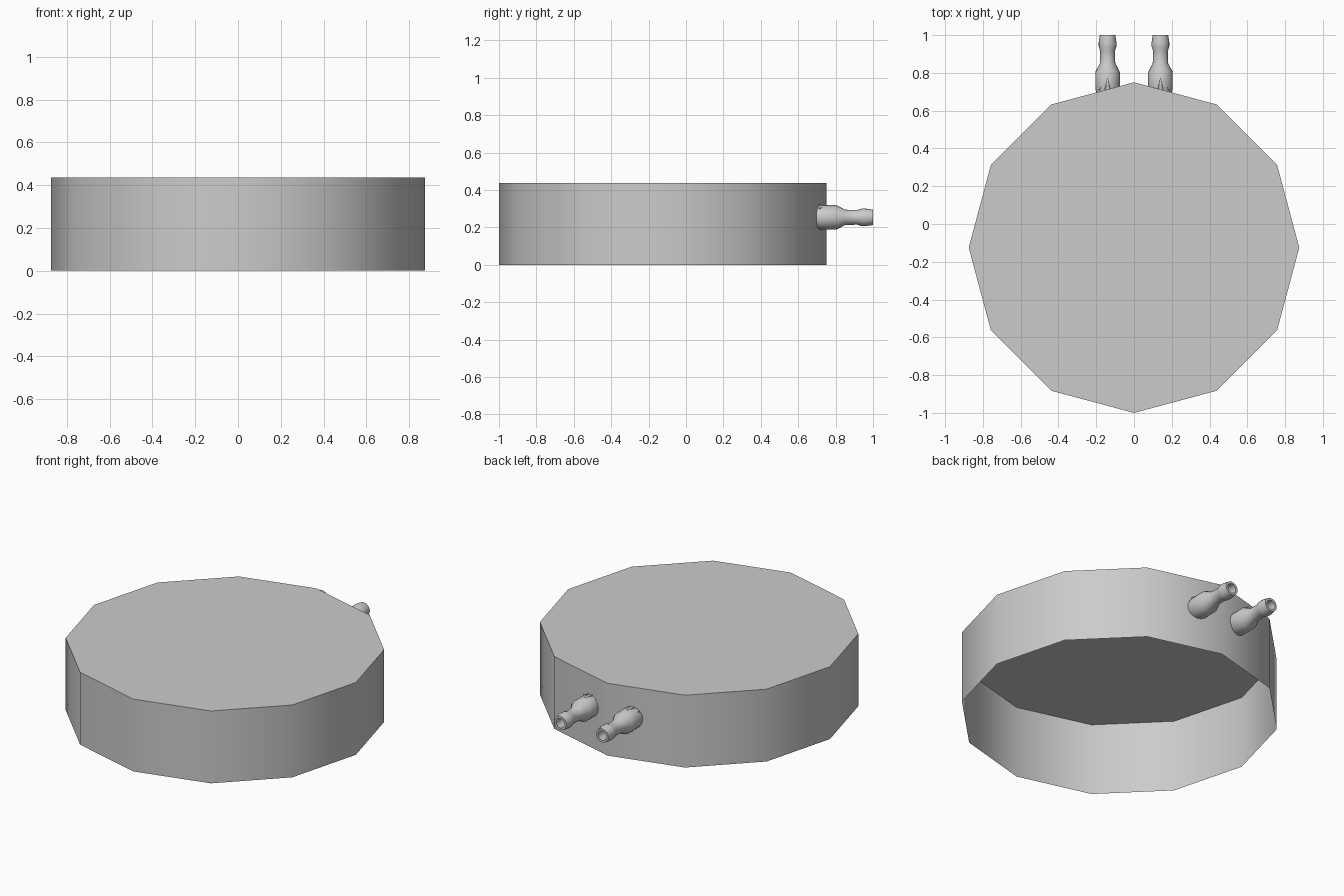
import bpy, bmesh, math
from mathutils import Vector

if "Cube" in bpy.data.objects:
    bpy.data.objects.remove(bpy.data.objects["Cube"])


def finish(bm, name, angle):
    mesh = bpy.data.meshes.new(name)
    bm.to_mesh(mesh)
    bm.free()
    ob = bpy.data.objects.new(name, mesh)
    bpy.context.collection.objects.link(ob)
    bpy.ops.object.select_all(action='DESELECT')
    ob.select_set(True)
    bpy.context.view_layer.objects.active = ob
    bpy.ops.object.shade_smooth_by_angle(angle=math.radians(angle))
    return ob


# Twelve-sided drum: closed lid, open underside
bm = bmesh.new()
rings = [[bm.verts.new((0.875 * math.cos(i * math.pi / 6),
                        -0.125 + 0.875 * math.sin(i * math.pi / 6), z))
          for i in range(12)] for z in (0, 0.437)]
for i in range(12):
    j = (i + 1) % 12
    bm.faces.new((rings[0][i], rings[0][j], rings[1][j], rings[1][i]))
bm.faces.new(rings[1])
finish(bm, "drum_housing", 40)

# Hose barb profile as (distance along y, radius), ending inside the bore
PROFILE = [(0.692, 0.058), (0.715, 0.065), (0.805, 0.065), (0.85, 0.041),
           (0.915, 0.039), (0.94, 0.047), (0.96, 0.047), (1.0, 0.041),
           (1.0, 0.028), (0.80, 0.028)]
SEG, ZC = 20, 0.254


def hose_barb(name, x):
    bm = bmesh.new()
    loops = [[bm.verts.new((x + r * math.cos(2 * math.pi * i / SEG), y,
                            ZC + r * math.sin(2 * math.pi * i / SEG)))
              for i in range(SEG)] for y, r in PROFILE]
    for a, b in zip(loops, loops[1:]):
        for i in range(SEG):
            j = (i + 1) % SEG
            bm.faces.new((a[i], b[i], b[j], a[j]))
    bm.faces.new(list(reversed(loops[-1])))
    bmesh.ops.recalc_face_normals(bm, faces=bm.faces)
    finish(bm, name, 35)


def base_ribs(name, x):
    # Thin ribs fanning out from the top of the barb towards the wall
    bm = bmesh.new()
    for dx in (-0.045, -0.016, 0.016, 0.045):
        tip = Vector((x, 0.775, ZC + 0.064))
        foot = Vector((x + dx, 0.712, ZC + math.sqrt(0.065 ** 2 - dx ** 2)))
        d = foot - tip
        rib = bmesh.ops.create_cone(bm, segments=6, radius1=0.001, radius2=0.005,
                                    depth=d.length, cap_ends=True)['verts']
        bmesh.ops.rotate(bm, verts=rib, matrix=d.to_track_quat('Z', 'Y').to_matrix())
        bmesh.ops.translate(bm, verts=rib, vec=(tip + foot) / 2)
    finish(bm, name, 35)


for side, x in (("left", -0.14), ("right", 0.14)):
    hose_barb("hose_barb_" + side, x)
    base_ribs("barb_ribs_" + side, x)
